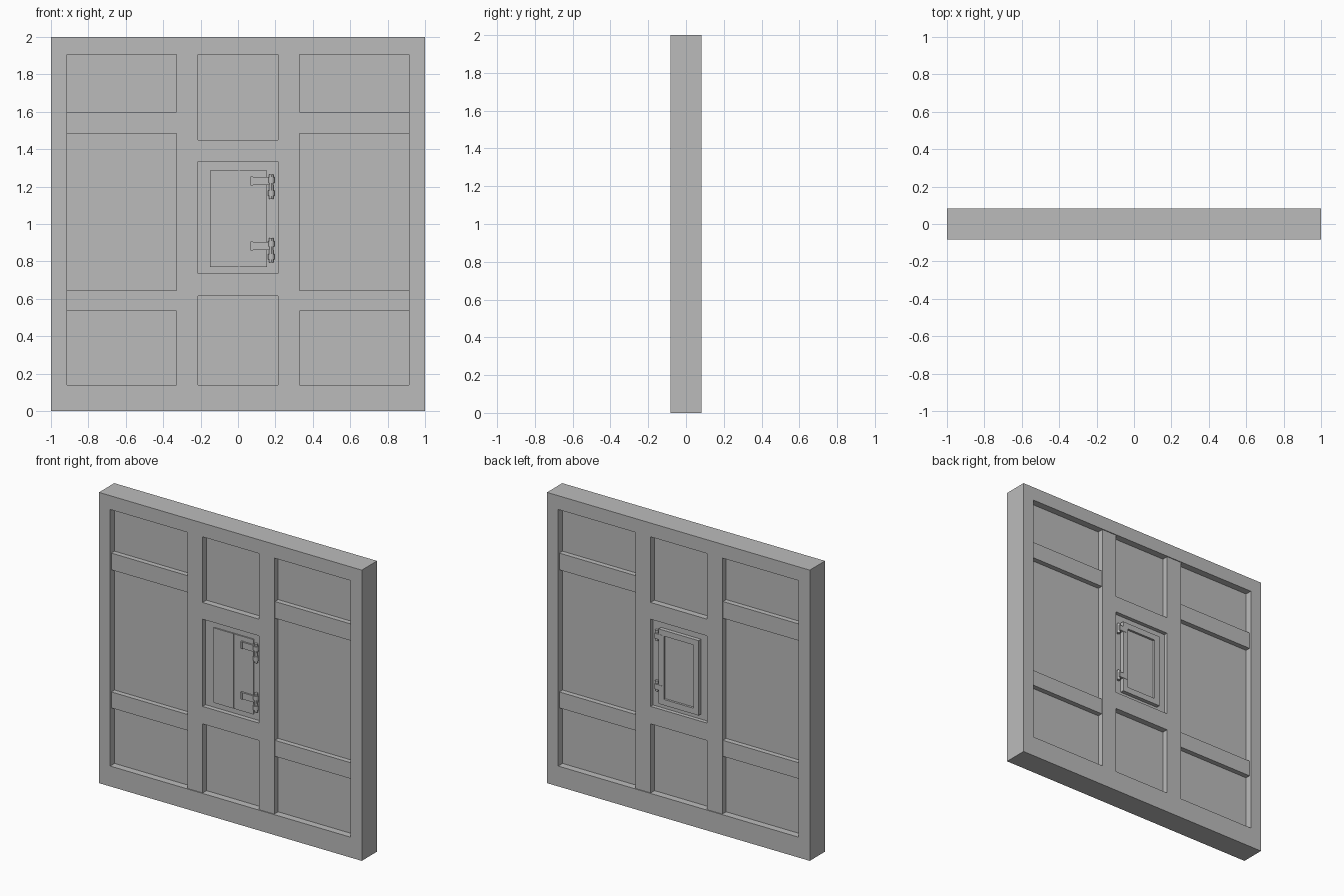
import bpy

cube = bpy.data.objects.get("Cube")
if cube:
    bpy.data.objects.remove(cube, do_unlink=True)

grey = bpy.data.materials.new("plain grey")
grey.use_nodes = True
grey.diffuse_color = (0.5, 0.5, 0.5, 1)
grey.node_tree.nodes["Principled BSDF"].inputs["Base Color"].default_value = (0.5, 0.5, 0.5, 1)


def box(name, x0, x1, y0, y1, z0, z1):
    bpy.ops.mesh.primitive_cube_add(size=1, location=((x0 + x1) / 2, (y0 + y1) / 2, (z0 + z1) / 2))
    ob = bpy.context.object
    ob.name = name
    ob.scale = (x1 - x0, y1 - y0, z1 - z0)
    bpy.ops.object.transform_apply(location=False, rotation=False, scale=True)
    ob.data.materials.append(grey)
    return ob


def cut(target, *bounds):
    cutter = box(target.name + "_cutter", *bounds)
    mod = target.modifiers.new("opening", "BOOLEAN")
    mod.operation = "DIFFERENCE"
    mod.solver = "EXACT"
    mod.object = cutter
    cutter.hide_render = True
    cutter.hide_viewport = True
    cutter.hide_set(True)


def barrel(name, x, y, z, length, radius=0.012):
    bpy.ops.mesh.primitive_cylinder_add(vertices=12, radius=radius, depth=length, location=(x, y, z))
    ob = bpy.context.object
    ob.name = name
    ob.data.materials.append(grey)
    bpy.ops.object.shade_smooth_by_angle()


# Outer frame and the sunken wall panels
T, POST, BAR, PANEL = 0.083, 0.077, 0.07, 0.035
LEFT, BOTTOM, TOP = 0.915, 0.14, 1.905
frame = box("outer_frame", -1, 1, -T, T, 0, 2)
cut(frame, -LEFT, LEFT, -1, 1, BOTTOM, TOP)
for side, s in (("left", 1), ("right", -1)):
    x0, x1 = sorted((s * 0.27, s * (LEFT + 0.01)))
    box(side + "_panel", x0, x1, -PANEL, PANEL, BOTTOM - 0.01, TOP + 0.01)
    # Uprights and the rails that join them to the frame
    a, b = sorted((s * 0.215, s * 0.33))
    box(side + "_post", a, b, -POST, POST, BOTTOM - 0.01, TOP + 0.01)
    for level, z0, z1 in (("lower", 0.535, 0.645), ("upper", 1.485, 1.6)):
        x0, x1 = sorted((s * 0.32, s * (LEFT + 0.01)))
        box(side + "_" + level + "_rail", x0, x1, -BAR, BAR, z0, z1)

# Centre column around the hatch
box("lower_centre_panel", -0.22, 0.22, -PANEL, PANEL, BOTTOM - 0.01, 0.62)
box("upper_centre_panel", -0.22, 0.22, -PANEL, PANEL, 1.445, TOP + 0.01)
box("hatch_sill", -0.22, 0.22, -POST, POST, 0.615, 0.735)
box("hatch_lintel", -0.22, 0.22, -POST, POST, 1.335, 1.45)

# Hatch: surround plate, two door leaves with a seam, and a sunken back panel
surround = box("hatch_surround", -0.22, 0.22, -0.045, 0.05, 0.73, 1.34)
door = box("hatch_door", -0.15, 0.155, -0.054, 0.077, 0.77, 1.285)
cut(door, -0.11, 0.115, 0.062, 0.2, 0.81, 1.245)
cut(door, 0.002, 0.009, -0.2, -0.046, 0.76, 1.3)

# Hinges on both faces of the door
for level, z, d in (("lower", 0.882, -1), ("upper", 1.23, -1)):
    box(level + "_hinge_strap", 0.07, 0.19, -0.066, -0.05, z - 0.022, z + 0.022)
    box(level + "_strap_tip", 0.067, 0.08, -0.07, -0.05, z - 0.024, z + 0.024)
    zc = 0.86 if level == "lower" else 1.2
    barrel(level + "_hinge_pin", 0.178, -0.058, zc, 0.13)
    for k in (-1, 1):
        barrel(level + "_hinge_knuckle", 0.178, -0.058, zc + k * 0.035, 0.03, 0.018)
    box(level + "_back_hinge_plate", 0.125, 0.185, 0.048, 0.079, z - 0.018, z + 0.018)
    barrel(level + "_back_hinge_pin", 0.18, 0.06, z, 0.07)
